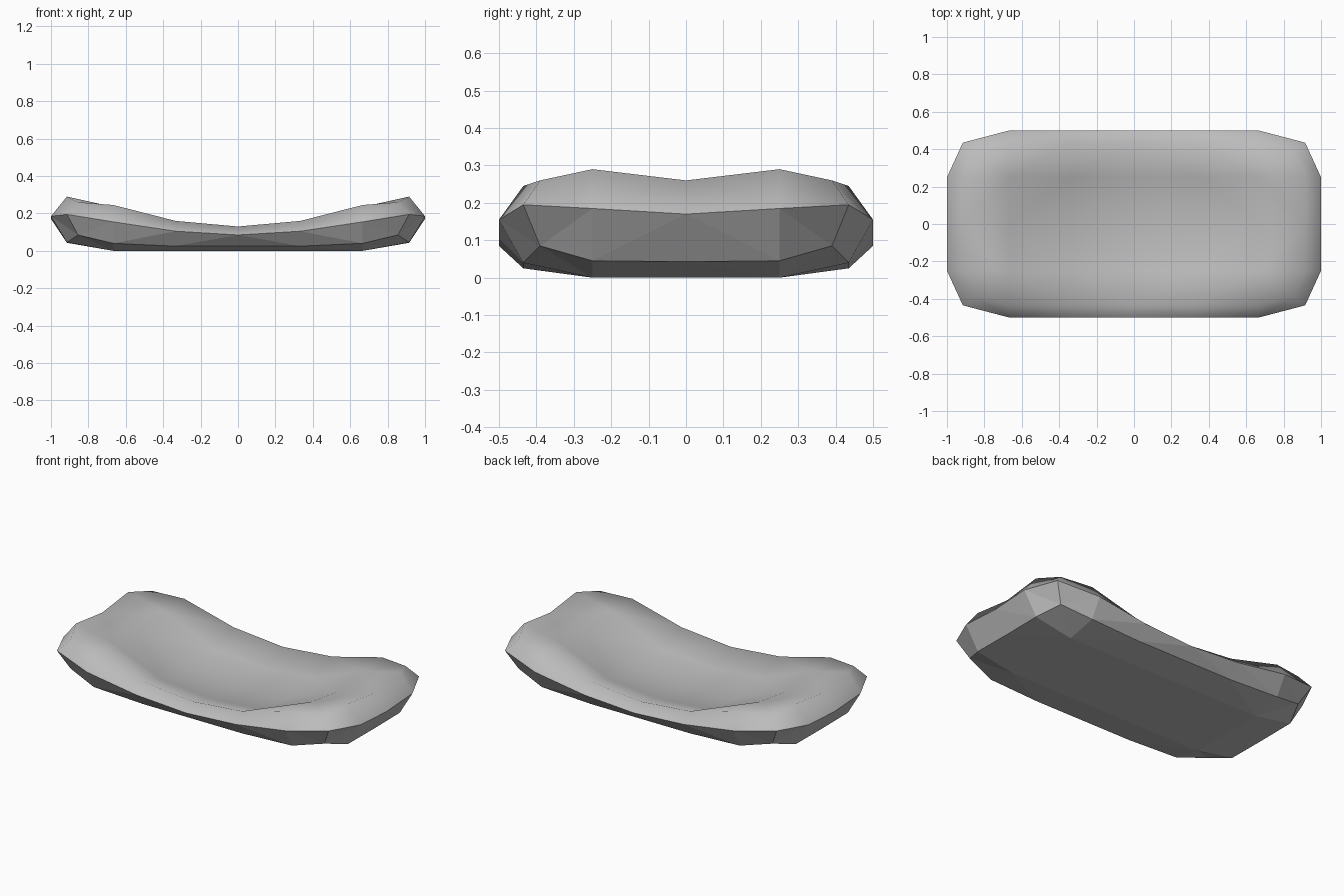
import bpy
import bmesh

cube = bpy.data.objects.get("Cube")
if cube:
    bpy.data.objects.remove(cube, do_unlink=True)

# Material
grey = bpy.data.materials.new("soft grey")
grey.use_nodes = True
colour = (0.5, 0.5, 0.5, 1)
grey.diffuse_color = colour
grey.node_tree.nodes["Principled BSDF"].inputs["Base Color"].default_value = colour

NX, NY = 3, 2  # cells from the middle to each end and each side
CELL_X, CELL_Y = 1 / 3, 0.25

# Heights on one quarter: a row for each step across, a column for each step along
TOP = [[0.05, 0.07, 0.2, 0.26],
       [0.075, 0.1, 0.235, 0.29],
       [0.13, 0.16, 0.245, 0.26]]
BOTTOM = [[0, 0, 0, 0.043],
          [0, 0, 0, 0.045],
          [0.025, 0.025, 0.04, 0.085]]
WAIST_SIDE = [0.085, 0.105, 0.155, 0.195]
WAIST_END = [0.17, 0.185, 0.195]


def sign(n):
    return (n > 0) - (n < 0)


def place(i, j, edge, corner):
    """Plan position of a grid point, with the rim and its corners drawn in."""
    a, b = abs(i), abs(j)
    x, y = a * CELL_X, b * CELL_Y
    if a == NX and b == NY:
        x, y = corner
    elif a == NX:
        x = edge[0]
    elif b == NY:
        y = edge[1]
    return x * sign(i), y * sign(j)


bm = bmesh.new()


def add_sheet(heights, flip, smooth):
    """Make the grid of one broad face."""
    grid = {}
    for i in range(-NX, NX + 1):
        for j in range(-NY, NY + 1):
            x, y = place(i, j, (0.915, 0.435), (0.855, 0.39))
            grid[i, j] = bm.verts.new((x, y, heights[abs(j)][abs(i)]))
    for i in range(-NX, NX):
        for j in range(-NY, NY):
            quad = [grid[i, j], grid[i + 1, j], grid[i + 1, j + 1], grid[i, j + 1]]
            face = bm.faces.new(quad[::-1] if flip else quad)
            face.smooth = smooth
    return grid


# Dished upper face and flat underside
top = add_sheet(TOP, False, True)
bottom = add_sheet(BOTTOM, True, False)

# Rim joined to both faces along the widest line: soft above, faceted below
loop = [(i, -NY) for i in range(-NX, NX)]
loop += [(NX, j) for j in range(-NY, NY)]
loop += [(-i, -j) for i, j in loop]
waist = {}
for i, j in loop:
    x, y = place(i, j, (1, 0.5), (0.915, 0.435))
    z = WAIST_SIDE[abs(i)] if abs(j) == NY else WAIST_END[abs(j)]
    waist[i, j] = bm.verts.new((x, y, z))
for p, q in zip(loop, loop[1:] + loop[:1]):
    upper = bm.faces.new((waist[p], waist[q], top[q], top[p]))
    upper.smooth = True
    bm.faces.new((bottom[p], bottom[q], waist[q], waist[p]))

bmesh.ops.recalc_face_normals(bm, faces=bm.faces)
bmesh.ops.triangulate(bm, faces=bm.faces)
mesh = bpy.data.meshes.new("curved_cushion")
bm.to_mesh(mesh)
bm.free()
mesh.materials.append(grey)
cushion = bpy.data.objects.new("curved_cushion", mesh)
bpy.context.collection.objects.link(cushion)
